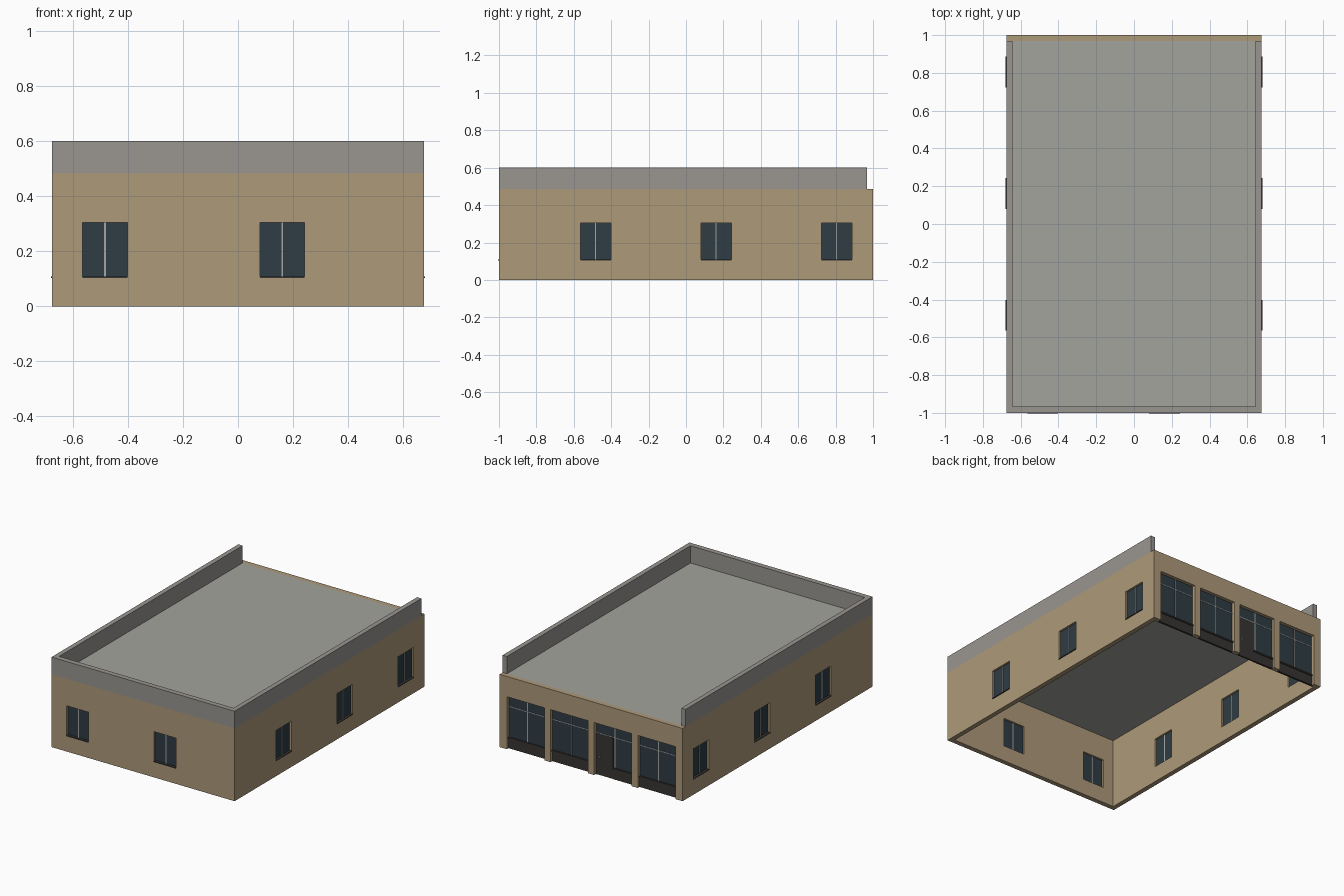
import bpy, bmesh
from mathutils import Matrix, Vector

if "Cube" in bpy.data.objects:
    bpy.data.objects.remove(bpy.data.objects["Cube"])

HX, HY, WALL_H, TOP = 0.675, 1.0, 0.485, 0.6
T = 0.032                     # wall thickness
WIN_W, WIN_Z0, WIN_Z1 = 0.163, 0.107, 0.305
BAYS = [0.483, 0.161, -0.161, -0.483]
BAY_W, BAY_TOP = 0.276, 0.35


def material(name, rgb):
    m = bpy.data.materials.new(name)
    m.diffuse_color = (*rgb, 1)
    m.use_nodes = True
    m.node_tree.nodes["Principled BSDF"].inputs["Base Color"].default_value = m.diffuse_color
    return m


TAN = material("tan_render", (0.42, 0.32, 0.19))
STONE = material("parapet_grey", (0.32, 0.30, 0.28))
ROOF = material("roof_grey", (0.37, 0.37, 0.34))
GLASS = material("dark_glass", (0.028, 0.045, 0.058))
DARK = material("dark_frame", (0.04, 0.036, 0.034))
LIGHT = material("light_mullion", (0.38, 0.38, 0.37))


def boxes(name, spans, mat=None, matrix=None):
    """One object made of boxes given as (x0, x1, y0, y1, z0, z1)."""
    bm = bmesh.new()
    for x0, x1, y0, y1, z0, z1 in spans:
        centre = Vector(((x0 + x1) / 2, (y0 + y1) / 2, (z0 + z1) / 2))
        size = Matrix.Diagonal((x1 - x0, y1 - y0, z1 - z0, 1))
        bmesh.ops.create_cube(bm, size=1, matrix=Matrix.Translation(centre) @ size)
    if matrix:
        bm.transform(matrix)
    mesh = bpy.data.meshes.new(name)
    bm.to_mesh(mesh)
    bm.free()
    ob = bpy.data.objects.new(name, mesh)
    bpy.context.collection.objects.link(ob)
    if mat:
        mesh.materials.append(mat)
    return ob


def cut(target, cutter):
    cutter.hide_render = True
    mod = target.modifiers.new("cut", 'BOOLEAN')
    mod.operation, mod.solver, mod.object = 'DIFFERENCE', 'EXACT', cutter
    bpy.context.view_layer.objects.active = target
    bpy.ops.object.modifier_apply(modifier=mod.name)
    bpy.data.objects.remove(cutter)


# Walls: hollow box open at top and bottom
walls = boxes("walls", [(-HX, HX, -HY, HY, 0, WALL_H)], TAN)
cut(walls, boxes("room_cutter", [(-HX + T, HX - T, -HY + T, HY - T, -1, 1)]))

# Shop bays cut through the back wall down to the ground
cut(walls, boxes("bay_cutter", [(c - BAY_W / 2, c + BAY_W / 2, HY - 2 * T, HY + T, -0.1, BAY_TOP)
                                for c in BAYS]))

# Windows: local frame has the outer wall face at y = 0, outside towards -y
places = [Matrix.Translation((x, -HY, 0)) for x in (-0.483, 0.161)]
for y in (-0.483, 0.161, 0.805):
    for s in (1, -1):
        places.append(Matrix.Translation((s * HX, y, 0)) @ Matrix.Rotation(s * 1.5707963, 4, 'Z'))
W = WIN_W / 2
for i, m in enumerate(places):
    cut(walls, boxes("window_cutter", [(-W, W, -T, 2 * T, WIN_Z0, WIN_Z1)], None, m))
    boxes(f"window_glass_{i}", [(-W, W, 0.013, 0.019, WIN_Z0, WIN_Z1)], GLASS, m)
    boxes(f"window_mullion_{i}", [(-0.003, 0.003, 0.010, 0.022, WIN_Z0, WIN_Z1)], LIGHT, m)
    boxes(f"window_sill_{i}", [(-W, W, -0.004, 0.013, WIN_Z0 - 0.004, WIN_Z0 + 0.002)], DARK, m)

# Flat roof slab between the walls
boxes("roof", [(-HX + T, HX - T, -HY + T, HY - T, 0.472, WALL_H)], ROOF)

# Parapet on three sides, built as a U-shaped block
parapet = boxes("parapet", [(-HX, HX, -HY, HY - T, WALL_H, TOP)], STONE)
cut(parapet, boxes("parapet_cutter", [(-HX + T, HX - T, -HY + 0.035, HY + 1, 0, 1)]))

# Shop fronts: bulkhead, glass, mullions and transom in every bay; door in the third
Y = HY - 0.026                # recessed plane of the glazing
BASE, TRANSOM = 0.075, 0.275
for i, c in enumerate(BAYS):
    a, b = c - BAY_W / 2, c + BAY_W / 2
    base_end = b
    if i == 2:
        d0, d1 = b - 0.125, b - 0.012
        base_end = d0
        boxes("door", [(d0, d1, Y - 0.004, Y + 0.006, 0, TRANSOM)], DARK)
        boxes("door_post", [(d1, b, Y - 0.004, Y + 0.008, 0, TRANSOM)], DARK)
        boxes("door_handle", [(d1 - 0.02, d1 - 0.012, Y + 0.006, Y + 0.014, 0.115, 0.125)], LIGHT)
    boxes(f"shop_bulkhead_{i}", [(a, base_end, Y - 0.006, Y + 0.008, 0, BASE),
                                 (a, base_end, Y - 0.006, Y + 0.014, BASE - 0.01, BASE)], DARK)
    boxes(f"shop_glass_{i}", [(a, b, Y - 0.003, Y + 0.003, BASE, BAY_TOP)], GLASS)
    boxes(f"shop_mullions_{i}", [(a, b, Y - 0.005, Y + 0.005, TRANSOM, TRANSOM + 0.005),
                                 (c - 0.003, c + 0.003, Y - 0.005, Y + 0.005, BASE, BAY_TOP)], LIGHT)
